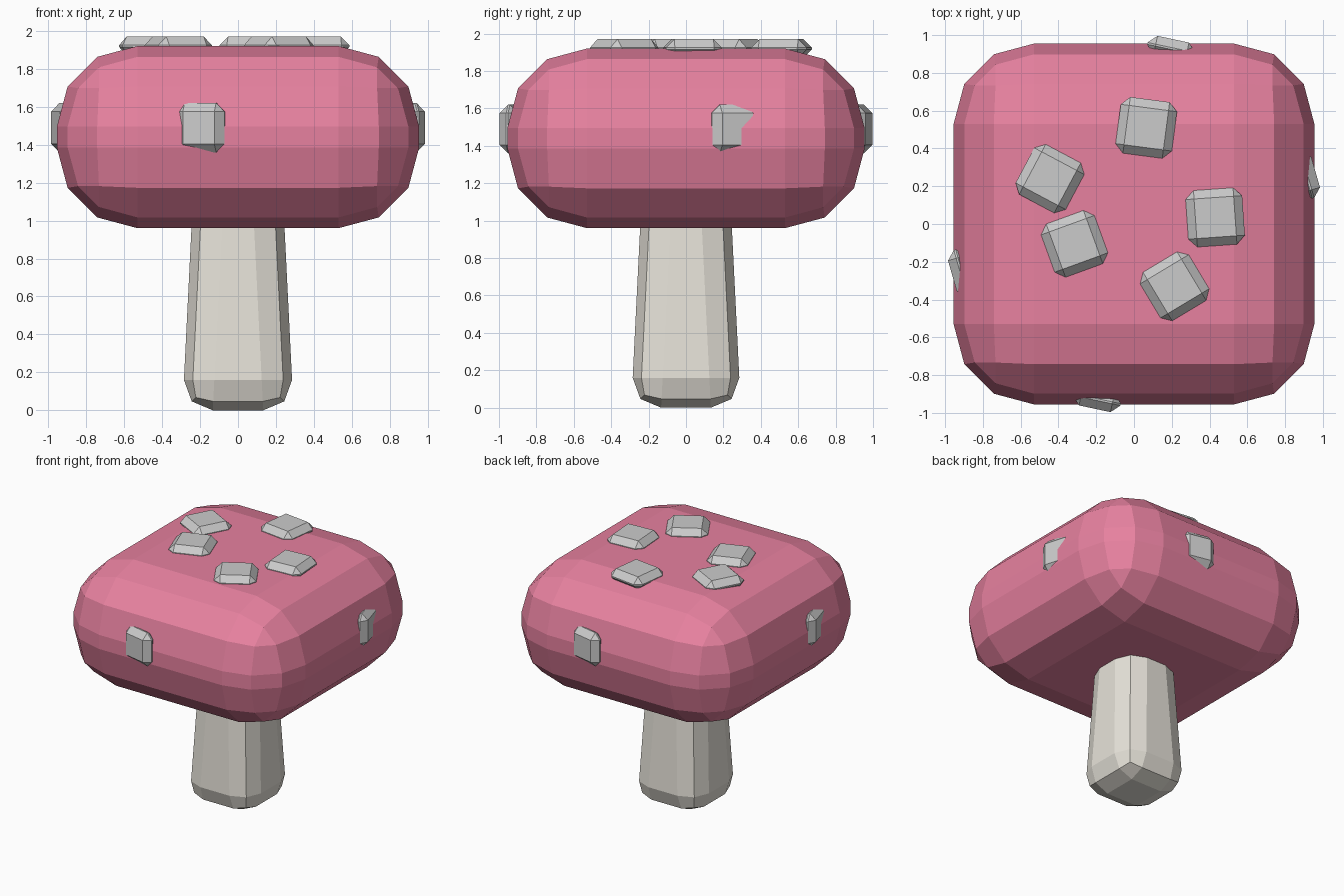
import bpy, bmesh
from math import radians, sin, cos
from mathutils import Matrix

if "Cube" in bpy.data.objects:
    bpy.data.objects.remove(bpy.data.objects["Cube"])


def material(name, rgb):
    m = bpy.data.materials.new(name)
    m.diffuse_color = (*rgb, 1)
    m.use_nodes = True
    m.node_tree.nodes["Principled BSDF"].inputs["Base Color"].default_value = m.diffuse_color
    return m


def rounded_box(name, size, bevel, segments, matrix, mat=None, top_scale=1.0):
    """Box with bevelled edges, optionally tapered towards its top."""
    bm = bmesh.new()
    bmesh.ops.create_cube(bm, size=1)
    for v in bm.verts:
        k = top_scale if v.co.z > 0 else 1
        v.co = (v.co.x * size[0] * k, v.co.y * size[1] * k, v.co.z * size[2])
    bmesh.ops.bevel(bm, geom=bm.edges[:], offset=bevel, offset_type='OFFSET',
                    segments=segments, profile=0.5, affect='EDGES', clamp_overlap=True)
    mesh = bpy.data.meshes.new(name)
    bm.to_mesh(mesh)
    bm.free()
    if mat:
        mesh.materials.append(mat)
    ob = bpy.data.objects.new(name, mesh)
    ob.matrix_world = matrix
    bpy.context.collection.objects.link(ob)
    return ob


pink = material("cap_pink", (0.80, 0.22, 0.35))
cream = material("stem_cream", (0.80, 0.77, 0.70))

# Cap and tapered stem
rounded_box("cap", (1.91, 1.91, 0.96), 0.425, 3, Matrix.Translation((0, 0, 1.44)), pink)
rounded_box("stem", (0.586, 0.586, 1.15), 0.16, 2,
            Matrix.Translation((0, 0, 0.575)), cream, top_scale=0.805)

# Spots on top of the cap: x, y, turn
top_spots = [(0.065, 0.51, -7.5), (-0.445, 0.24, -28), (-0.315, -0.105, 20),
             (0.43, 0.035, 4), (0.215, -0.33, 31)]
for i, (x, y, turn) in enumerate(top_spots):
    rounded_box(f"top_spot_{i + 1}", (0.3, 0.3, 0.1), 0.045, 1,
                Matrix.Translation((x, y, 1.92)) @ Matrix.Rotation(radians(turn), 4, 'Z'))

# Spots around the side, each facing straight outwards
for i, deg in enumerate((16, 78, 196, 258)):
    a = radians(deg)
    rounded_box(f"side_spot_{i + 1}", (0.1, 0.26, 0.26), 0.045, 1,
                Matrix.Translation((0.95 * cos(a), 0.95 * sin(a), 1.49))
                @ Matrix.Rotation(a, 4, 'Z'))
